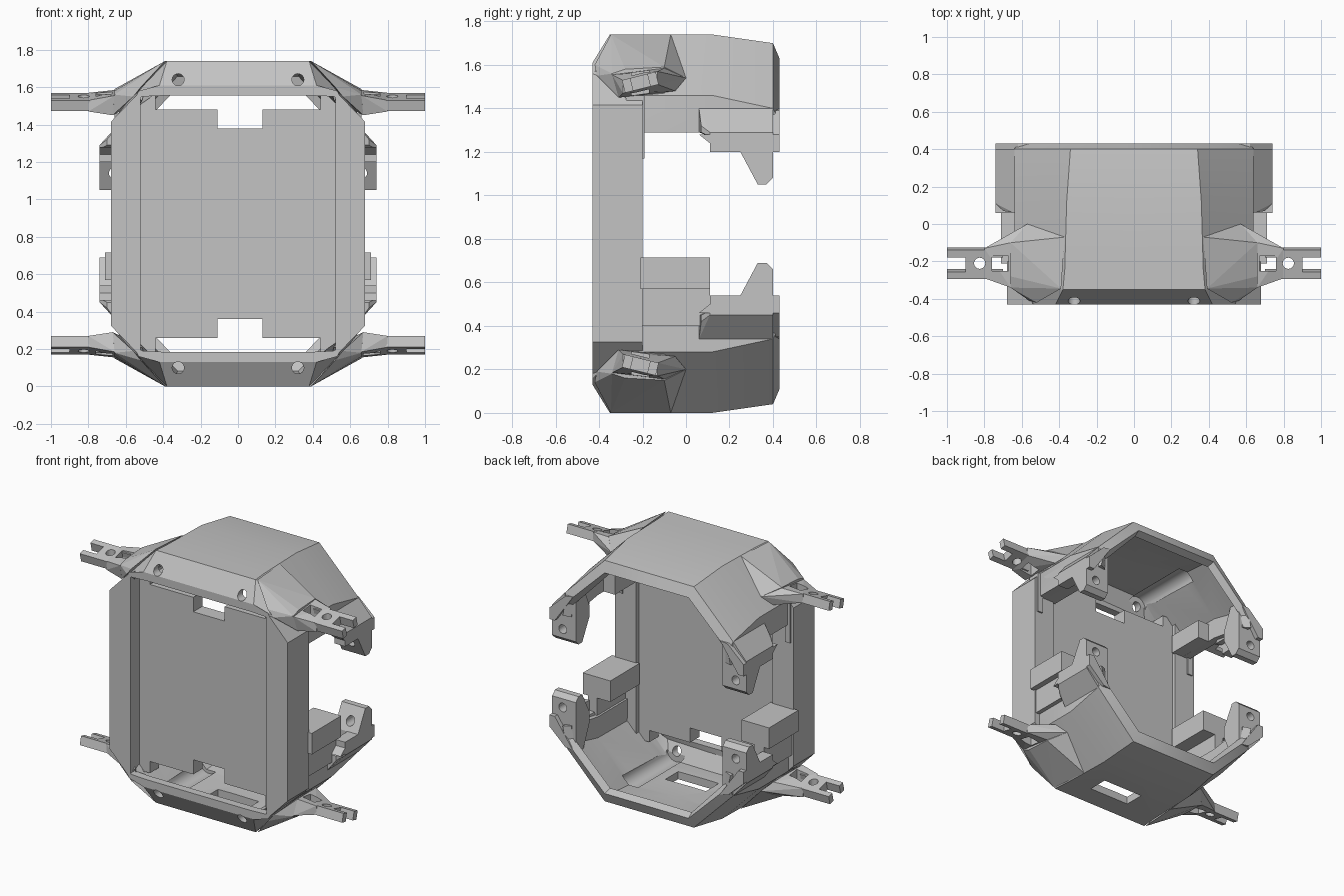
import bpy, bmesh, math
from mathutils import Matrix, Vector

MID = 0.87  # height of the plane between the upper and lower halves

if bpy.data.objects.get("Cube"):
    bpy.data.objects.remove(bpy.data.objects["Cube"])

grey = bpy.data.materials.new("light_grey_plastic")
grey.use_nodes = True
grey.diffuse_color = (0.55, 0.55, 0.55, 1)
grey.node_tree.nodes["Principled BSDF"].inputs["Base Color"].default_value = (0.55, 0.55, 0.55, 1)


def make(name, bm, mirror=""):
    """Turn a bmesh (built in real heights) into an object mirrored about MID."""
    bmesh.ops.translate(bm, vec=(0, 0, -MID), verts=bm.verts)
    mesh = bpy.data.meshes.new(name)
    bm.to_mesh(mesh)
    bm.free()
    mesh.materials.append(grey)
    obj = bpy.data.objects.new(name, mesh)
    obj.location.z = MID
    bpy.context.collection.objects.link(obj)
    if mirror:
        mod = obj.modifiers.new("mirror", "MIRROR")
        mod.use_axis = ["x" in mirror, False, "z" in mirror]
        mod.use_clip = True
    return obj


def hull(name, points, mirror="xz"):
    bm = bmesh.new()
    for p in points:
        bm.verts.new(p)
    bmesh.ops.convex_hull(bm, input=bm.verts)
    loose = [v for v in bm.verts if not v.link_faces]
    bmesh.ops.delete(bm, geom=loose, context="VERTS")
    bmesh.ops.dissolve_limit(bm, angle_limit=0.01, verts=bm.verts, edges=bm.edges)
    return make(name, bm, mirror)


def box(name, x, y, z, mirror="xz"):
    return hull(name, [(a, b, c) for a in x for b in y for c in z], mirror)


def prism(name, profile, axis, lo, hi, mirror=""):
    """Extrude a profile: axis 'y' takes (x, z) points, axis 'x' takes (y, z)."""
    bm = bmesh.new()
    place = (lambda p: (p[0], lo, p[1])) if axis == "y" else (lambda p: (lo, p[0], p[1]))
    face = bm.faces.new([bm.verts.new(place(p)) for p in profile])
    ext = bmesh.ops.extrude_face_region(bm, geom=[face])
    step = Vector((0, hi - lo, 0)) if axis == "y" else Vector((hi - lo, 0, 0))
    bmesh.ops.translate(bm, vec=step, verts=[v for v in ext["geom"] if isinstance(v, bmesh.types.BMVert)])
    bmesh.ops.recalc_face_normals(bm, faces=bm.faces)
    return make(name, bm, mirror)


def rod(name, x, z, r, y0, y1, mirror="xz"):
    bm = bmesh.new()
    m = Matrix.Translation((x, (y0 + y1) / 2, z)) @ Matrix.Rotation(math.pi / 2, 4, "X")
    bmesh.ops.create_cone(bm, cap_ends=True, segments=24, radius1=r, radius2=r, depth=y1 - y0, matrix=m)
    return make(name, bm, mirror)


def cut(obj, *cutters):
    for c in cutters:
        c.hide_render = True
        mod = obj.modifiers.new("cut", "BOOLEAN")
        mod.operation = "DIFFERENCE"
        mod.object = c


# Faceted upper and lower shells, lofted front to back
sections = [
    (-0.43, [(0, 1.555), (0.40, 1.555), (0.51, 1.55), (0.53, 1.54)]),
    (-0.43, [(0, 1.61), (0.42, 1.61), (0.53, 1.58), (0.55, 1.54)]),
    (-0.35, [(0, 1.74), (0.38, 1.74), (0.60, 1.51), (0.61, 1.45)]),
    (-0.24, [(0, 1.74), (0.37, 1.74), (0.64, 1.46), (0.64, 1.29)]),
    (0.12, [(0, 1.74), (0.36, 1.74), (0.64, 1.46), (0.64, 1.29)]),
    (0.40, [(0, 1.70), (0.34, 1.70), (0.64, 1.40), (0.64, 1.25)]),
    (0.43, [(0, 1.63), (0.32, 1.63), (0.62, 1.34), (0.64, 1.25)]),
]
bm = bmesh.new()
rows = [[bm.verts.new((x, y, z)) for x, z in pts] for y, pts in sections]
for a, b in zip(rows, rows[1:]):
    for i in range(len(a) - 1):
        bm.faces.new((a[i], a[i + 1], b[i + 1], b[i]))
shell = make("faceted_shell", bm, "xz")
wall = shell.modifiers.new("wall", "SOLIDIFY")
wall.thickness = 0.055
wall.offset = -1

# Screw holes with a rounded access channel along each fold, and a floor slot
screw_holes = rod("screw_hole_cutter", 0.32, 1.64, 0.032, -0.6, 0.0)
channels = rod("screw_channel_cutter", 0.32, 1.64, 0.07, -0.35, 0.14)
floor_slot = box("floor_slot_cutter", (-0.11, 0.2), (-0.2, -0.06), (-0.1, 0.12), "")
cut(shell, channels, screw_holes, floor_slot)

# Recessed front panel with notched ends
half = [(-0.53, 1.56), (-0.44, 1.56), (-0.44, 1.48), (-0.11, 1.48), (-0.11, 1.38),
        (0.13, 1.38), (0.13, 1.48), (0.44, 1.48), (0.44, 1.56), (0.53, 1.56)]
outline = half + [(x, 2 * MID - z) for x, z in reversed(half)]
prism("front_panel", outline, "y", -0.33, -0.23)

# Side columns with chamfered ends
column = [(0.52, 1.57), (0.54, 1.56), (0.68, 1.415), (0.68, 0.325), (0.54, 0.18), (0.52, 0.17)]
prism("side_column", column, "y", -0.43, -0.20, "x")

# Tapered gussets running down the columns
prism("upper_gusset", [(-0.28, 1.46), (-0.21, 1.17), (-0.19, 1.17), (-0.19, 1.46)], "x", 0.62, 0.66, "x")

# Inner support blocks
box("upper_block", (0.50, 0.64), (-0.21, 0.06), (1.29, 1.42), "x")
box("lower_block", (0.50, 0.71), (-0.21, 0.11), (0.57, 0.715), "x")
box("lower_block_leg", (0.60, 0.67), (-0.21, 0.11), (0.40, 0.57), "x")

# Rear tabs: shoulder, side wall, rim end and drilled wedge
hull("tab_shoulder", [(x, y, z) for y in (0.11, 0.40)
                      for x, z in ((0.60, 1.38), (0.64, 1.40), (0.74, 1.29), (0.62, 1.27), (0.74, 1.27))]
     + [(0.64, 0.06, 1.40), (0.70, 0.07, 1.32), (0.64, 0.06, 1.29), (0.70, 0.07, 1.29)])
prism("tab_wall", [(0.06, 1.28), (0.11, 1.24), (0.11, 1.20), (0.40, 1.20), (0.40, 1.28)],
      "x", 0.66, 0.74, "xz")
hull("tab_rim", [(x, y, z) for y in (0.39, 0.43)
                 for x, z in ((0.56, 1.40), (0.62, 1.39), (0.74, 1.28), (0.74, 1.20), (0.70, 1.20))])
wedge = hull("tab_wedge", [(x, y, z) for x in (0.56, 0.74)
                           for y, z in ((0.25, 1.20), (0.33, 1.05), (0.37, 1.05), (0.40, 1.08),
                                        (0.25, 1.27), (0.40, 1.27))]
             + [(0.56, 0.33, 1.46), (0.56, 0.40, 1.46)])
cut(wedge, rod("tab_hole_cutter", 0.66, 1.14, 0.03, 0.1, 0.6))

# Fairings that blend the shell into the arms
fairing = hull("arm_fairing", [
    (0.37, -0.07, 1.74), (0.39, -0.345, 1.74), (0.66, -0.10, 1.59), (0.66, -0.28, 1.58),
    (0.57, 0.0, 1.54), (0.66, -0.34, 1.56), (0.52, -0.42, 1.60), (0.56, -0.41, 1.55),
    (0.67, -0.31, 1.45), (0.63, -0.10, 1.47)])
spur = hull("arm_spur", [
    (0.57, 0.0, 1.54), (0.66, -0.10, 1.585), (0.66, -0.34, 1.555), (0.80, -0.13, 1.57),
    (0.80, -0.29, 1.53), (0.80, -0.29, 1.47), (0.80, -0.13, 1.51), (0.67, -0.31, 1.45),
    (0.63, -0.05, 1.48)])
cut(fairing, channels, screw_holes)
cut(spur, box("arm_slot_cutter", (0.67, 0.76), (-0.25, -0.17), (1.40, 1.70)))


# Forked arms, tilted about their length
def arm_part(name, x, y):
    obj = box(name, x, y, (1.49, 1.55))
    pivot = Vector((0, -0.21, 1.52 - MID))
    tilt = Matrix.Translation(pivot) @ Matrix.Rotation(math.radians(14), 4, "X") @ Matrix.Translation(-pivot)
    obj.data.transform(tilt)
    return obj


arm_part("arm_front_rail", (0.70, 1.0), (-0.29, -0.25))
arm_part("arm_rear_rail", (0.70, 1.0), (-0.17, -0.13))
web = arm_part("arm_web", (0.76, 0.90), (-0.25, -0.17))
bm = bmesh.new()
bmesh.ops.create_cone(bm, cap_ends=True, segments=20, radius1=0.03, radius2=0.03, depth=0.4,
                      matrix=Matrix.Translation((0.825, -0.21, 1.525)))
web_hole = make("arm_hole_cutter", bm, "xz")
cut(web, web_hole)
cut(spur, web_hole)

# Bake the modifiers, then drop the cutters
bpy.context.view_layer.update()
graph = bpy.context.evaluated_depsgraph_get()
parts = [o for o in bpy.context.collection.objects if o.type == "MESH" and o.modifiers]
baked = [(o, bpy.data.meshes.new_from_object(o.evaluated_get(graph))) for o in parts]
for obj, mesh in baked:
    obj.modifiers.clear()
    obj.data = mesh
for obj in list(bpy.context.collection.objects):
    if obj.name.endswith("_cutter"):
        bpy.data.objects.remove(obj)

# Round surfaces smooth, folds sharp
bpy.ops.object.select_all(action="DESELECT")
shell.select_set(True)
bpy.context.view_layer.objects.active = shell
bpy.ops.object.shade_smooth_by_angle(angle=math.radians(20))
